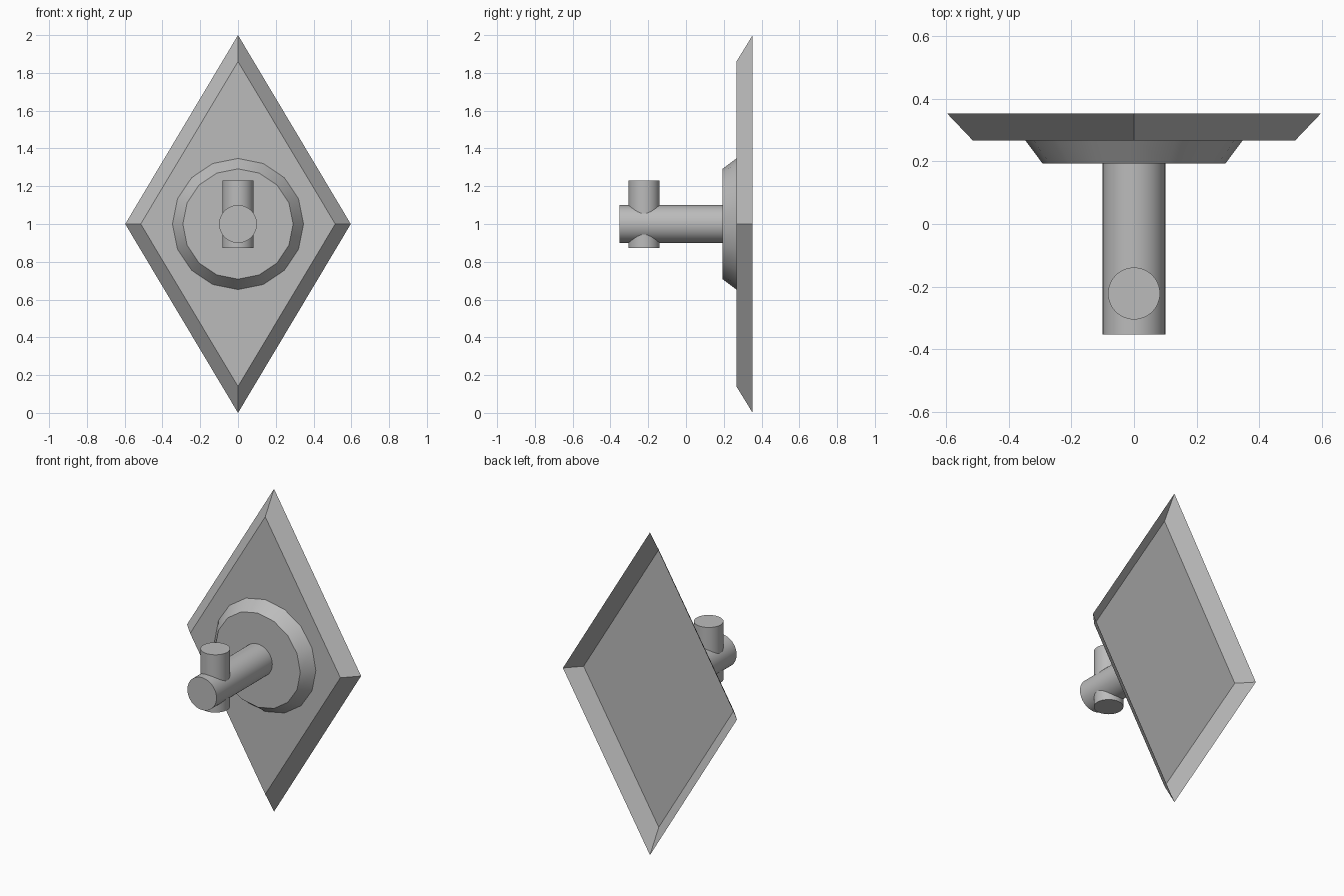
import bpy, bmesh, math

cube = bpy.data.objects.get("Cube")
if cube:
    bpy.data.objects.remove(cube, do_unlink=True)

GREY = (0.5, 0.5, 0.5, 1)
metal = bpy.data.materials.new("grey_metal")
metal.use_nodes = True
metal.diffuse_color = GREY
metal.node_tree.nodes["Principled BSDF"].inputs["Base Color"].default_value = GREY

MID = 1.0  # height of the handle axis


def loft(name, rings, cap_first=True, cap_last=False, smooth=True):
    """Skin a list of equal-length point rings, with optional end caps."""
    bm = bmesh.new()
    loops = [[bm.verts.new(p) for p in ring] for ring in rings]
    for a, b in zip(loops, loops[1:]):
        for i in range(len(a)):
            j = (i + 1) % len(a)
            bm.faces.new((a[i], a[j], b[j], b[i]))
    if cap_first:
        bm.faces.new(loops[0][::-1])
    if cap_last:
        bm.faces.new(loops[-1])
    bmesh.ops.recalc_face_normals(bm, faces=bm.faces)
    # The plate face and rod ends that come first must look outward
    first = bm.faces[:] if cap_first and not cap_last else []
    bm.normal_update()
    if first and first[-1].normal.y > 0:
        bmesh.ops.reverse_faces(bm, faces=first)
    mesh = bpy.data.meshes.new(name)
    bm.to_mesh(mesh)
    bm.free()
    mesh.materials.append(metal)
    obj = bpy.data.objects.new(name, mesh)
    bpy.context.collection.objects.link(obj)
    if smooth:
        bpy.ops.object.select_all(action='DESELECT')
        obj.select_set(True)
        bpy.context.view_layer.objects.active = obj
        bpy.ops.object.shade_smooth_by_angle(angle=math.radians(30))
    return obj


def diamond(w, h, y):
    return [(0, y, MID - h), (w, y, MID), (0, y, MID + h), (-w, y, MID)]


def circle(r, y, sides):
    steps = [2 * math.pi * i / sides for i in range(sides)]
    return [(r * math.cos(a), y, MID + r * math.sin(a)) for a in steps]


def flat_circle(r, y, z, sides):
    steps = [2 * math.pi * i / sides for i in range(sides)]
    return [(r * math.cos(a), y + r * math.sin(a), z) for a in steps]


# Diamond back plate: a bevelled shell, open at the back
loft("diamond_plate", [diamond(0.515, 0.86, 0.267), diamond(0.597, 1.0, 0.353)],
     smooth=False)

# Tapered round collar on the plate
loft("collar", [circle(0.292, 0.193, 16), circle(0.347, 0.267, 16)])

# Handle rod pointing forward
loft("handle_rod", [circle(0.1, -0.353, 48), circle(0.1, 0.193, 48)])

# Upright peg through the end of the rod
loft("cross_peg", [flat_circle(0.083, -0.222, 0.872, 48),
                   flat_circle(0.083, -0.222, 1.23, 48)], cap_last=True)
